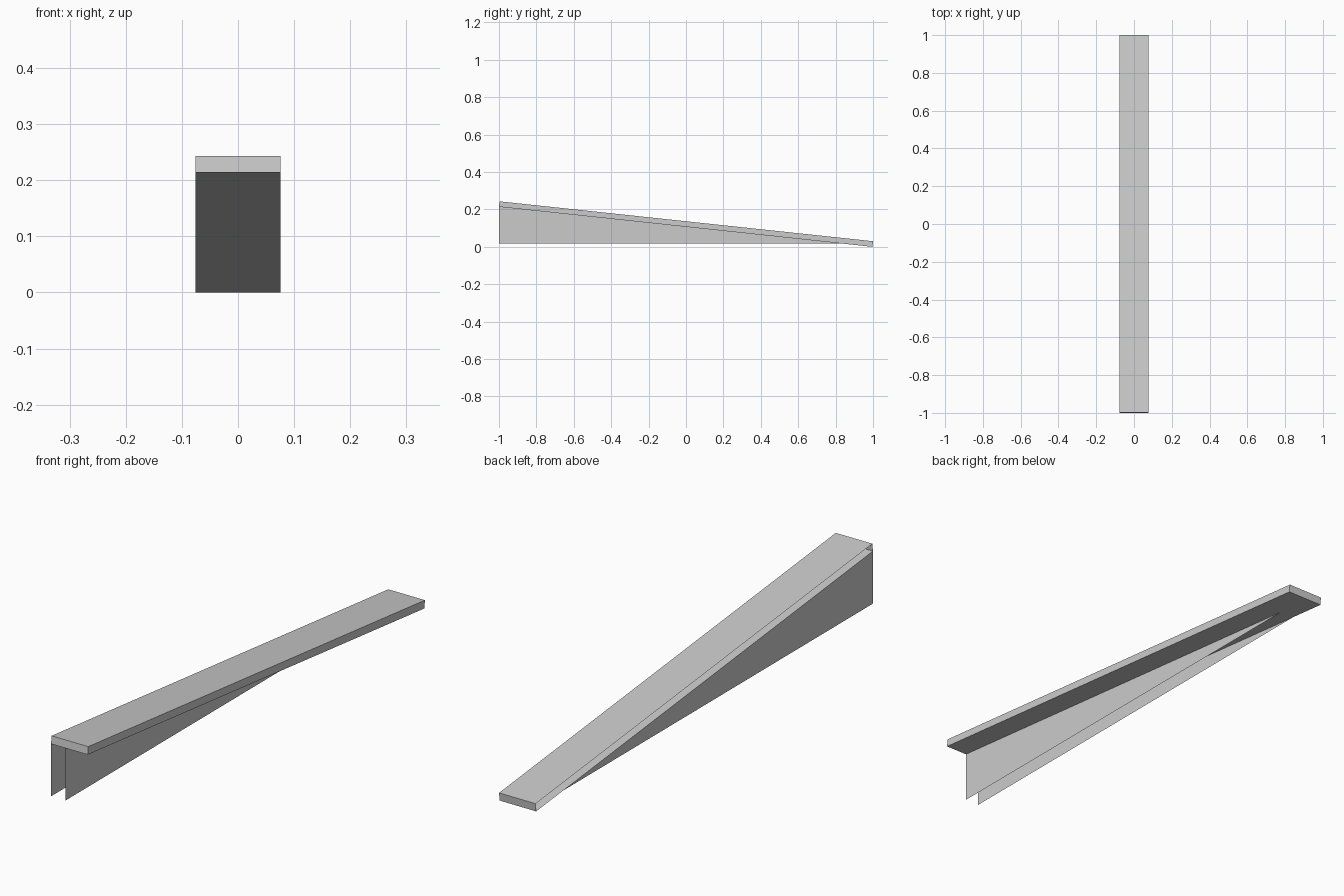
import bpy

if "Cube" in bpy.data.objects:
    bpy.data.objects.remove(bpy.data.objects["Cube"], do_unlink=True)

grey = bpy.data.materials.new("light grey")
grey.use_nodes = True
colour = (0.6, 0.6, 0.6, 1)
grey.diffuse_color = colour
grey.node_tree.nodes["Principled BSDF"].inputs["Base Color"].default_value = colour

HALF = 0.076
# Side profile as (y, z): front bottom, back bottom, back top, front top
PLANK = [(-1, 0.214), (0.997, 0), (1, 0.03), (-0.997, 0.243)]
# Tapering web below the plank: lower front, tip, upper front
WEB = [(-1, 0.017), (0.84, 0.017), (-1, 0.214)]


def add_object(name, verts, faces):
    mesh = bpy.data.meshes.new(name)
    mesh.from_pydata(verts, [], faces)
    mesh.materials.append(grey)
    obj = bpy.data.objects.new(name, mesh)
    bpy.context.collection.objects.link(obj)
    return obj


# Sloping plank: a hollow shell, open along its right side
n = len(PLANK)
verts = [(x, y, z) for x in (-HALF, HALF) for y, z in PLANK]
walls = [(i, i + n, (i + 1) % n + n, (i + 1) % n) for i in range(n)]
left_side = tuple(range(n, 2 * n))
add_object("sloping_plank", verts, walls + [left_side])

# Two thin upright webs carrying the plank
for name, x in (("outer_web", -HALF), ("inner_web", -0.0165)):
    add_object(name, [(x, y, z) for y, z in WEB], [(0, 1, 2)])
